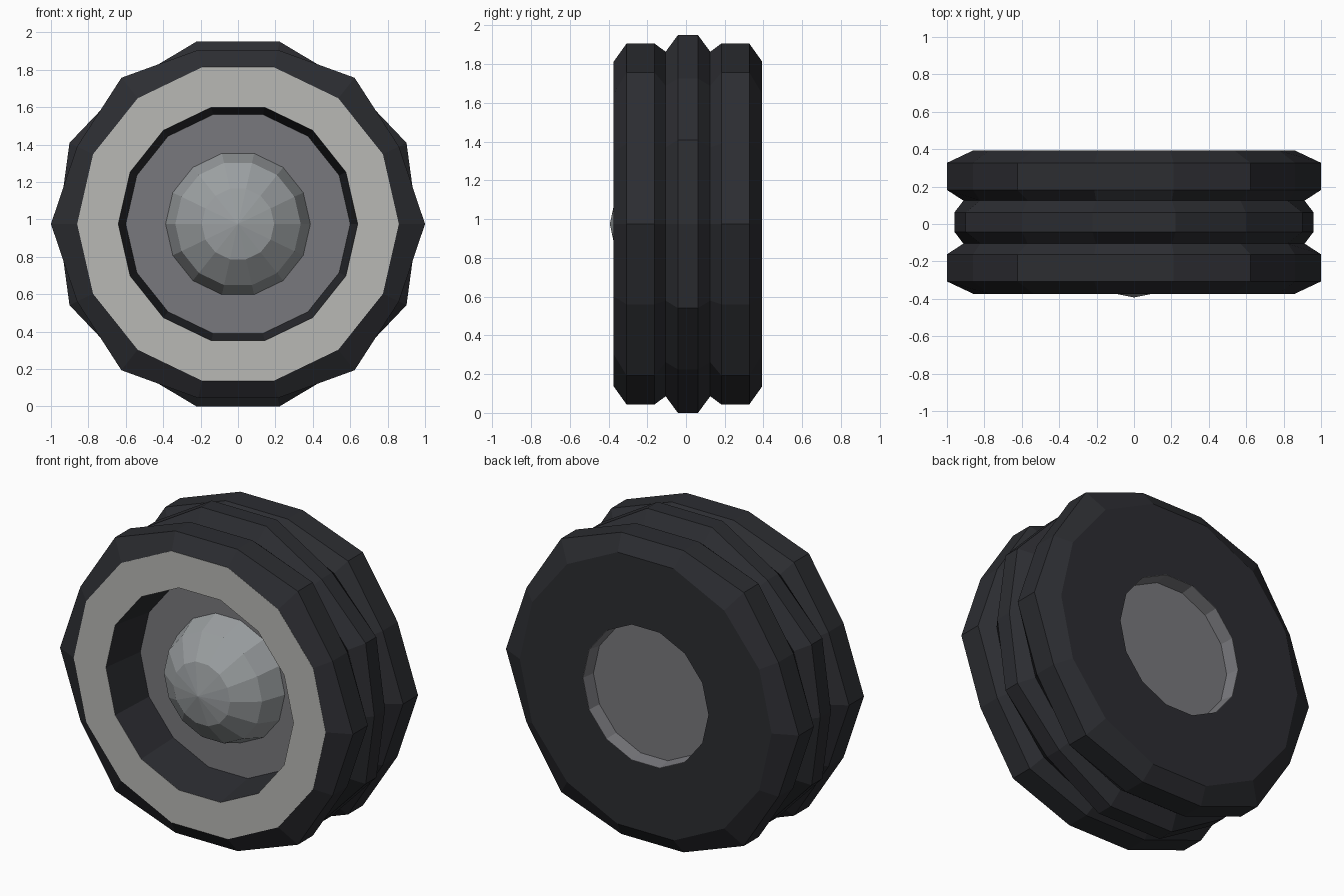
import bpy, bmesh
from math import sin, cos, pi, radians

if "Cube" in bpy.data.objects:
    bpy.data.objects.remove(bpy.data.objects["Cube"])

N = 14            # sides of every ring
CZ = 0.975        # axle height
CY = 0.01         # tyre mid-plane
OUTER = {0, 2, 5, 7, 9, 12}   # corners where the outer treads bulge


def material(name, rgb):
    m = bpy.data.materials.new(name)
    m.diffuse_color = (*rgb, 1)
    m.use_nodes = True
    m.node_tree.nodes["Principled BSDF"].inputs["Base Color"].default_value = m.diffuse_color
    return m


def revolve(name, profile, mat):
    """Sweep (y, radius) points round the axle; a radius may be a function of the corner index."""
    bm = bmesh.new()
    rings = []
    for y, r in profile:
        if r == 0:
            rings.append([bm.verts.new((0, y, CZ))] * N)
            continue
        ring = []
        for i in range(N):
            a = 2 * pi * i / N
            rad = r(i) if callable(r) else r
            ring.append(bm.verts.new((rad * cos(a), y, CZ + rad * sin(a))))
        rings.append(ring)
    for r0, r1 in zip(rings, rings[1:]):
        for i in range(N):
            j = (i + 1) % N
            corners = dict.fromkeys((r0[i], r0[j], r1[j], r1[i]))
            bm.faces.new(list(corners))
    bmesh.ops.recalc_face_normals(bm, faces=bm.faces)
    # open shells: make the foremost or rearmost face point outward
    me = bpy.data.meshes.new(name)
    bm.to_mesh(me)
    bm.free()
    me.materials.append(mat)
    ob = bpy.data.objects.new(name, me)
    bpy.context.collection.objects.link(ob)
    return ob


def outer_tread(i):
    return 1.0 if i in OUTER else 0.955


def middle_tread(i):
    return 0.96 if i in OUTER else 1.0


rubber = material("rubber", (0.025, 0.026, 0.031))
white = material("whitewall", (0.48, 0.48, 0.46))
rim_grey = material("rim_grey", (0.19, 0.19, 0.205))
hub_grey = material("hub_grey", (0.33, 0.35, 0.36))

# Tyre: front recess wall, zigzag tread, flat back
half = [(-0.383, 0.86), (-0.317, outer_tread), (-0.172, outer_tread),
        (-0.115, 0.912), (-0.052, middle_tread)]
tread = half + [(-y, r) for y, r in reversed(half)]
tyre = [(-0.095, 0.60), (-0.373, 0.64)] + [(CY + y, r) for y, r in tread]
tyre += [(0.393, 0.43), (0.31, 0.42), (-0.09, 0.42), (-0.095, 0.60)]
revolve("tyre", tyre, rubber)

# Whitewall band on the front face
revolve("whitewall", [(-0.372, 0.64), (-0.374, 0.64), (-0.374, 0.86), (-0.372, 0.86)], white)

# Rim disc in the front recess
revolve("front_rim_disc", [(-0.096, 0), (-0.096, 0.60), (-0.090, 0.60), (-0.090, 0)], rim_grey)

# Shallow recessed cup at the back
revolve("back_rim_cup", [(0.31, 0), (0.31, 0.415), (0.393, 0.428), (0.393, 0.43),
                         (0.30, 0.42), (0.30, 0)], rim_grey)

# Domed hub cap
dome = [(-0.096 - 0.297 * sin(radians(a)), 0.387 * cos(radians(a))) for a in (0, 30, 60)]
revolve("hub_cap", [(-0.096, 0)] + dome + [(-0.393, 0)], hub_grey)
